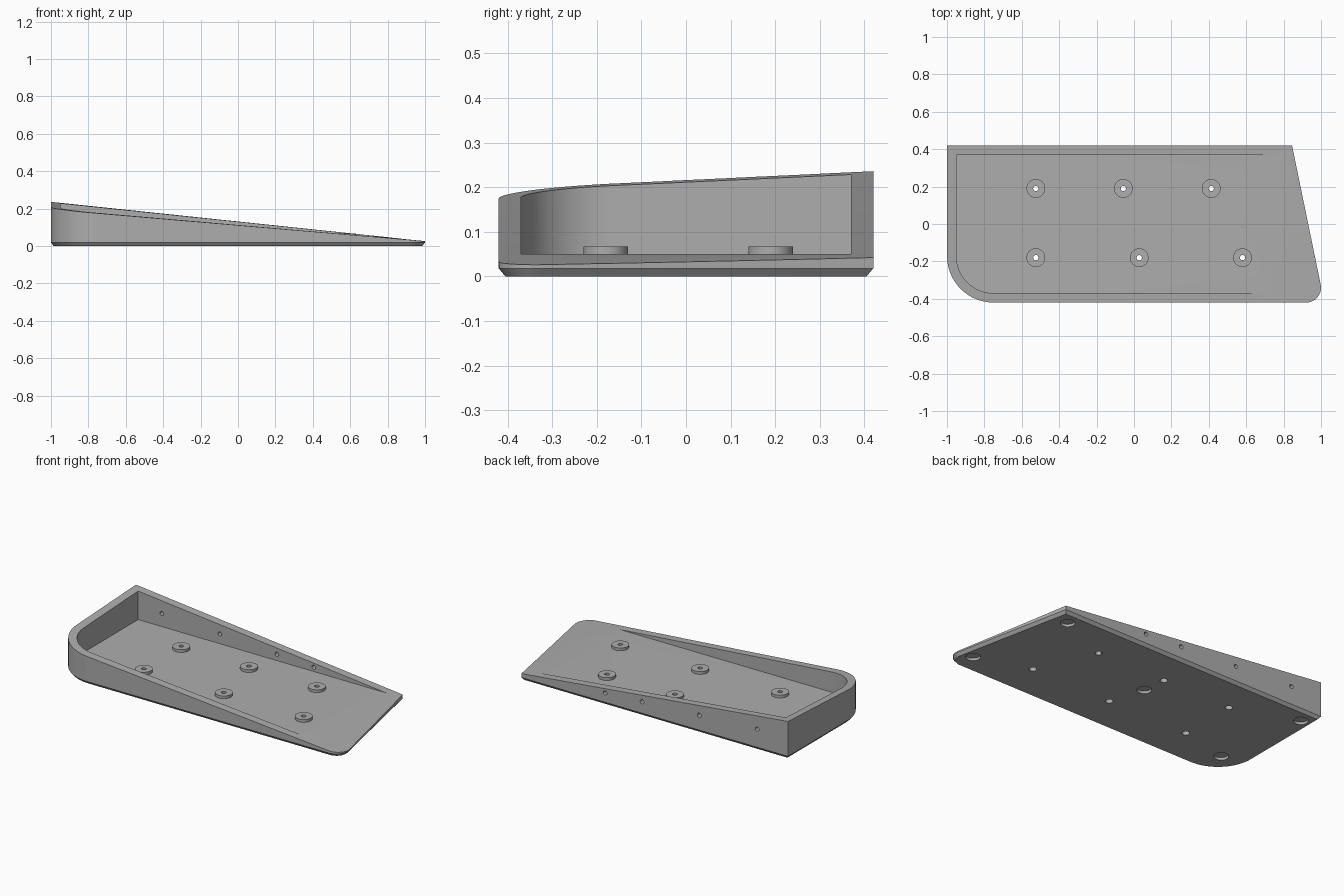
import bpy, bmesh, math
from mathutils import Vector

cube = bpy.data.objects.get("Cube")
if cube:
    bpy.data.objects.remove(cube)

grey = bpy.data.materials.new("plain grey")
grey.use_nodes = True
colour = (0.42, 0.42, 0.42, 1)
grey.diffuse_color = colour
grey.node_tree.nodes["Principled BSDF"].inputs["Base Color"].default_value = colour


def top_height(x, y):
    """Gently twisted sloping rim."""
    return 0.121 - 0.095 * x + 0.0238 * y * (1 - x)


def outline(corners, steps=20):
    """Polygon with rounded corners from (x, y, radius)."""
    points = []
    for i, (x, y, r) in enumerate(corners):
        p = Vector((x, y))
        if not r:
            points.append(p)
            continue
        a = (Vector(corners[i - 1][:2]) - p).normalized()
        b = (Vector(corners[(i + 1) % len(corners)][:2]) - p).normalized()
        half = a.angle(b) / 2
        centre = p + (a + b).normalized() * r / math.sin(half)
        start = p + a * r / math.tan(half) - centre
        end = p + b * r / math.tan(half) - centre
        sweep = start.angle_signed(end)
        for k in range(steps + 1):
            t = -sweep * k / steps
            points.append(centre + Vector((start.x * math.cos(t) - start.y * math.sin(t),
                                           start.x * math.sin(t) + start.y * math.cos(t))))
    return points


def finish(name, bm):
    bmesh.ops.recalc_face_normals(bm, faces=bm.faces)
    mesh = bpy.data.meshes.new(name)
    bm.to_mesh(mesh)
    bm.free()
    mesh.materials.append(grey)
    obj = bpy.data.objects.new(name, mesh)
    bpy.context.collection.objects.link(obj)
    return obj


def loft(name, rings):
    """Closed solid through (outline, height) rings."""
    bm = bmesh.new()
    loops = [[bm.verts.new((p.x, p.y, z)) for p in pts] for pts, z in rings]
    n = len(loops[0])
    for low, high in zip(loops, loops[1:]):
        for i in range(n):
            j = (i + 1) % n
            bm.faces.new((low[i], low[j], high[j], high[i]))
    bm.faces.new(loops[0][::-1])
    bm.faces.new(loops[-1])
    return finish(name, bm)


def cylinder(name, x, y, radius, z0, z1, sides=32):
    ring = [Vector((x + radius * math.cos(k * math.tau / sides),
                    y + radius * math.sin(k * math.tau / sides))) for k in range(sides)]
    return loft(name, [(ring, z0), (ring, z1)])


def combine(target, tool, operation="DIFFERENCE"):
    mod = target.modifiers.new(operation.title(), "BOOLEAN")
    mod.operation = operation
    mod.solver = "EXACT"
    mod.object = tool
    bpy.context.view_layer.objects.active = target
    bpy.ops.object.modifier_apply(modifier=mod.name)
    bpy.data.objects.remove(tool)


# Block with a chamfered base
base = outline([(-0.985, 0.405, 0), (-0.985, -0.405, 0.235), (1.0, -0.405, 0.065), (0.833, 0.405, 0)])
side = outline([(-1, 0.42, 0), (-1, -0.42, 0.25), (1.018, -0.42, 0.08), (0.845, 0.42, 0)])
tray = loft("wedge_tray", [(base, 0), (side, 0.018), (side, 0.3)])

# Sloping cut over the rim
bm = bmesh.new()
bmesh.ops.create_grid(bm, x_segments=12, y_segments=6, size=1)
for v in bm.verts:
    v.co.x *= 1.1
    v.co.y *= 0.5
    v.co.z = top_height(v.co.x, v.co.y)
bmesh.ops.triangulate(bm, faces=bm.faces)
lid = bmesh.ops.extrude_face_region(bm, geom=bm.faces[:])["geom"]
for v in lid:
    if isinstance(v, bmesh.types.BMVert):
        v.co.z = 0.5
combine(tray, finish("slope_cutter", bm))

# Pocket, running out where the rim falls to the floor
floor = 0.05
pocket = outline([(-0.95, 0.37, 0), (-0.95, -0.37, 0.2), (0.83, -0.37, 0), (0.83, 0.37, 0)])
combine(tray, loft("pocket_cutter", [(pocket, floor), (pocket, 0.6)]))

# Raised bosses with stepped through holes
bosses = [(x, 0.19) for x in (-0.525, -0.057, 0.413)] + [(x, -0.18) for x in (-0.525, 0.028, 0.58)]
for x, y in bosses:
    combine(tray, cylinder("boss", x, y, 0.05, 0.03, 0.067), "UNION")
    combine(tray, cylinder("hole_cutter", x, y, 0.014, -0.1, 0.2, 20))
    combine(tray, cylinder("bore_cutter", x, y, 0.021, -0.1, 0.04, 20))

# Shallow round recesses for feet underneath
for x, y in [(-0.925, 0.335), (0.76, 0.335), (0.92, -0.29), (-0.84, -0.25), (-0.04, 0.04)]:
    combine(tray, cylinder("foot_cutter", x, y, 0.041, -0.1, 0.016))

# Holes through the back wall, midway up
for x in (-0.786, -0.385, 0.01, 0.265):
    drill = cylinder("wall_cutter", 0, 0, 0.013, -0.1, 0.1, 20)
    drill.rotation_euler.x = math.pi / 2
    drill.location = (x, 0.4, (floor + top_height(x, 0.4)) / 2)
    bpy.context.view_layer.update()
    combine(tray, drill)

bpy.ops.object.select_all(action="DESELECT")
tray.select_set(True)
bpy.context.view_layer.objects.active = tray
bpy.ops.object.shade_smooth_by_angle(angle=math.radians(25))
